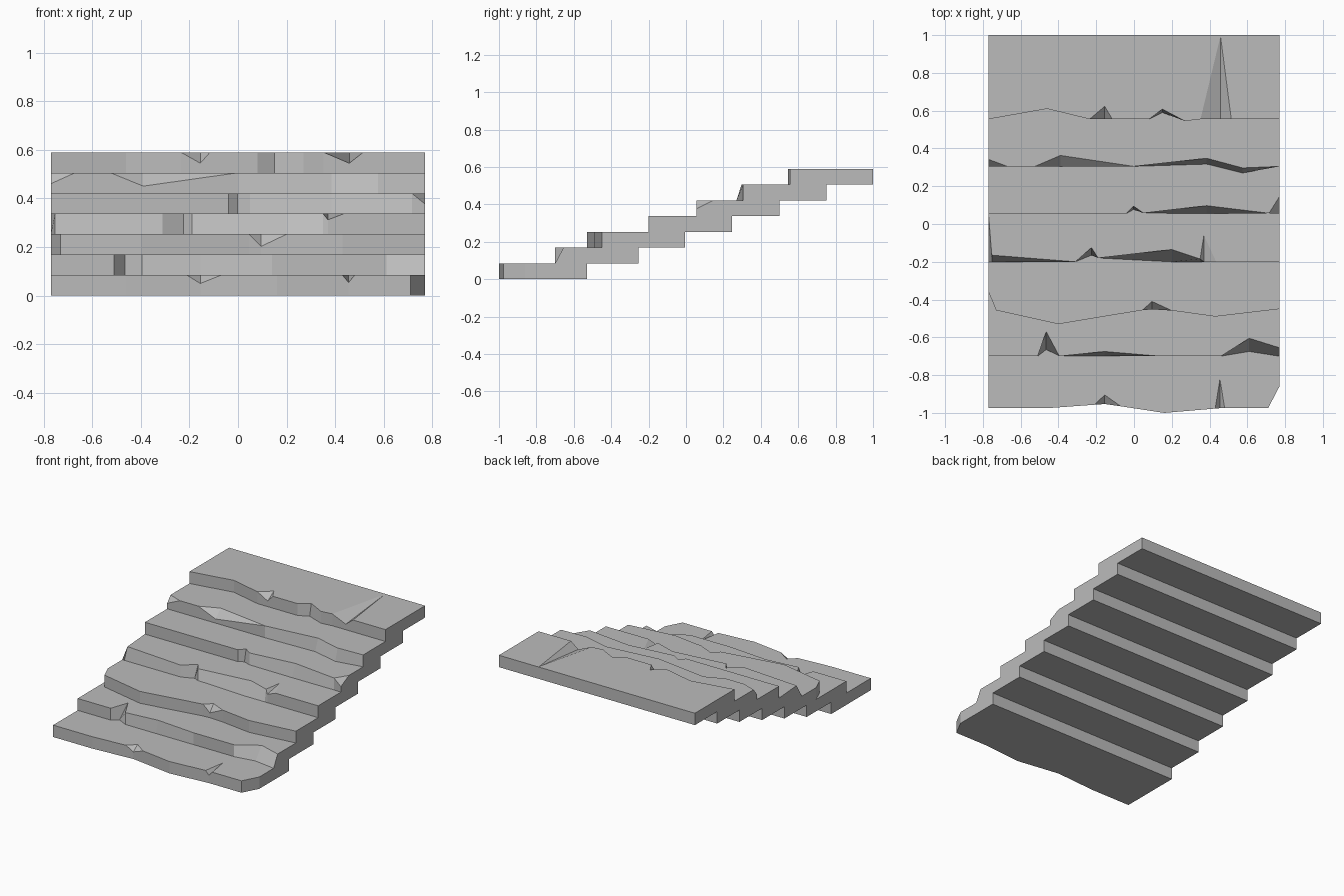
import bpy
import bmesh

HALF_WIDTH = 0.77
RISE = 0.0843
DEPTH = 0.445

if "Cube" in bpy.data.objects:
    bpy.data.objects.remove(bpy.data.objects["Cube"], do_unlink=True)

stone = bpy.data.materials.new("grey_stone")
stone.use_nodes = True
grey = (0.5, 0.5, 0.5, 1)
stone.diffuse_color = grey
stone.node_tree.nodes["Principled BSDF"].inputs["Base Color"].default_value = grey


# Points along a worn front edge; offsets run back from the front line
def edge(x, offset=0):
    return dict(x=x, low=offset, high=offset, drop=None)


def slant(x, low, high):
    return dict(x=x, low=low, high=high, drop=None)


def chip(x, low, high, drop):
    return dict(x=x, low=low, high=high, drop=drop)


LEFT_END, RIGHT_END = edge(-HALF_WIDTH), edge(HALF_WIDTH)


def add_step(name, level, front, outline):
    """Slab whose front follows the outline, with chips cut from its top edge."""
    bm = bmesh.new()
    bottom_z, top_z = level * RISE, (level + 1) * RISE
    columns = []
    for p in outline:
        low = bm.verts.new((p["x"], front + p["low"], bottom_z))
        high = bm.verts.new((p["x"], front + p["high"], top_z))
        notch = None
        if p["drop"]:
            notch = bm.verts.new((p["x"], front + p["low"], top_z - p["drop"]))
        columns.append((low, notch, high))

    # Front faces and the triangular facets of each chip
    for (la, na, ha), (lb, nb, hb) in zip(columns, columns[1:]):
        bm.faces.new((la, lb, nb or hb, na or ha))
        if na:
            bm.faces.new((na, hb, ha))
        if nb:
            bm.faces.new((ha, nb, hb))

    # Back, ends, tread and underside
    back = front + DEPTH
    bl, br = [bm.verts.new((x, back, bottom_z)) for x in (-HALF_WIDTH, HALF_WIDTH)]
    tl, tr = [bm.verts.new((x, back, top_z)) for x in (-HALF_WIDTH, HALF_WIDTH)]
    bm.faces.new((bl, tl, tr, br))
    for column, b, t in ((columns[0], bl, tl), (columns[-1], br, tr)):
        bm.faces.new([v for v in column if v] + [t, b])
    bm.faces.new([c[2] for c in columns] + [tr, tl])
    bm.faces.new([c[0] for c in columns] + [br, bl])

    bmesh.ops.recalc_face_normals(bm, faces=bm.faces)
    mesh = bpy.data.meshes.new(name)
    bm.to_mesh(mesh)
    bm.free()
    mesh.materials.append(stone)
    bpy.context.collection.objects.link(bpy.data.objects.new(name, mesh))


# Bottom step with a cut right corner
add_step("bottom_step", 0, -0.975, [
    LEFT_END, edge(-0.46), edge(-0.21, 0.018), chip(-0.155, 0.022, 0.07, 0.034),
    edge(-0.07, 0.01), edge(0.16, -0.025), edge(0.43, -0.002),
    chip(0.455, 0, 0.155, 0.03), edge(0.48), edge(0.71), edge(HALF_WIDTH, 0.115)])

# Second step with a full-height split
add_step("second_step", 1, -0.70, [
    LEFT_END, edge(-0.51), slant(-0.465, 0.035, 0.13), edge(-0.395),
    slant(-0.155, 0, 0.025), edge(0.14), edge(0.46),
    slant(0.61, 0.025, 0.095), slant(HALF_WIDTH, 0, 0.045)])

# Third step, bowed forward
add_step("third_step", 2, -0.45, [
    edge(-HALF_WIDTH, 0.09), edge(-0.73, -0.007), edge(-0.40, -0.08),
    edge(0.045, -0.006), chip(0.095, -0.002, 0.04, 0.05), edge(0.2, -0.008),
    edge(0.43, -0.04), RIGHT_END])

# Fourth step with a broken left end
add_step("fourth_step", 3, -0.20, [
    slant(-HALF_WIDTH, 0, 0.25), slant(-0.753, 0, 0.035), edge(-0.31),
    slant(-0.225, 0.035, 0.075), edge(-0.19, 0.02), slant(0.2, 0, 0.065),
    slant(0.35, 0, 0.015), chip(0.37, 0, 0.14, 0.025), edge(0.435), RIGHT_END])

# Fifth step with a chipped right end
add_step("fifth_step", 4, 0.055, [
    LEFT_END, edge(-0.04), slant(-0.003, 0.022, 0.04), edge(0.05, 0.003),
    slant(0.385, 0, 0.042), edge(0.715, 0.002), chip(HALF_WIDTH, 0, 0.09, 0.045)])

# Sixth step with a chipped left end
add_step("sixth_step", 5, 0.305, [
    chip(-HALF_WIDTH, 0, 0.037, 0.045), edge(-0.67), edge(-0.525),
    chip(-0.39, 0, 0.058, 0.055), edge(0), slant(0.385, 0.012, 0.043),
    slant(0.575, -0.035, -0.008), RIGHT_END])

# Top landing with a long shallow chip reaching its back edge
add_step("top_landing", 6, 0.555, [
    LEFT_END, edge(-0.46, 0.055), edge(-0.235), chip(-0.155, 0, 0.068, 0.045),
    edge(-0.115), edge(0.08), slant(0.15, 0.035, 0.053), edge(0.27, -0.01),
    edge(0.352), chip(0.458, 0, 0.44, 0.045), edge(0.515), RIGHT_END])
